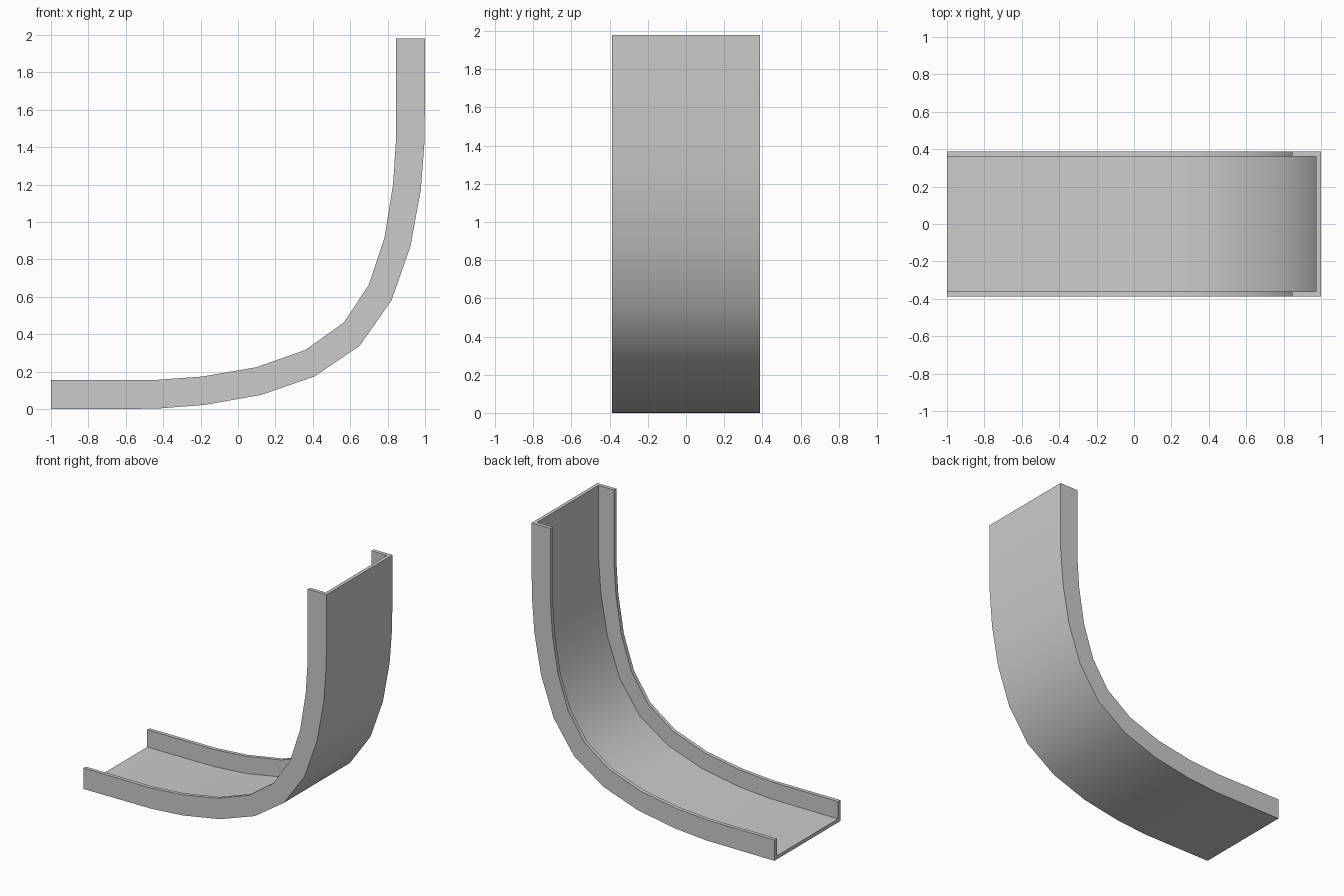
import bpy, bmesh, math

if "Cube" in bpy.data.objects:
    bpy.data.objects.remove(bpy.data.objects["Cube"])

# Matching outer and inner side curves of the bend (x, z)
outer = [(-1, 0), (-0.44, 0.002), (-0.18, 0.022), (0.125, 0.076), (0.41, 0.175), (0.65, 0.338),
         (0.82, 0.58), (0.922, 0.87), (0.977, 1.17), (0.998, 1.44), (1, 1.98)]
inner = [(-1, 0.155), (-0.45, 0.155), (-0.19, 0.174), (0.1, 0.224), (0.36, 0.316), (0.565, 0.462),
         (0.70, 0.665), (0.783, 0.915), (0.829, 1.20), (0.846, 1.46), (0.846, 1.98)]

# U-shaped cross-section: (y, fraction from outer to inner curve)
W, I, T = 0.388, 0.36, 0.17
section = [(-W, 1), (-W, 0), (W, 0), (W, 1), (I, 1), (I, T), (-I, T), (-I, 1)]

# Sweep the section along the bend
bm = bmesh.new()
rings = []
for (ox, oz), (ix, iz) in zip(outer, inner):
    rings.append([bm.verts.new((ox + (ix - ox) * t, y, oz + (iz - oz) * t)) for y, t in section])
n = len(section)
for a, b in zip(rings, rings[1:]):
    for i in range(n):
        j = (i + 1) % n
        bm.faces.new((a[i], a[j], b[j], b[i]))

# Close both ends: two flanges and the web
for r in (rings[0], rings[-1]):
    bm.faces.new(r)
bmesh.ops.recalc_face_normals(bm, faces=bm.faces)

mesh = bpy.data.meshes.new("curved_channel")
bm.to_mesh(mesh)
bm.free()
channel = bpy.data.objects.new("curved_channel", mesh)
bpy.context.collection.objects.link(channel)
bpy.context.view_layer.objects.active = channel
channel.select_set(True)
bpy.ops.object.shade_smooth_by_angle(angle=math.radians(30))
